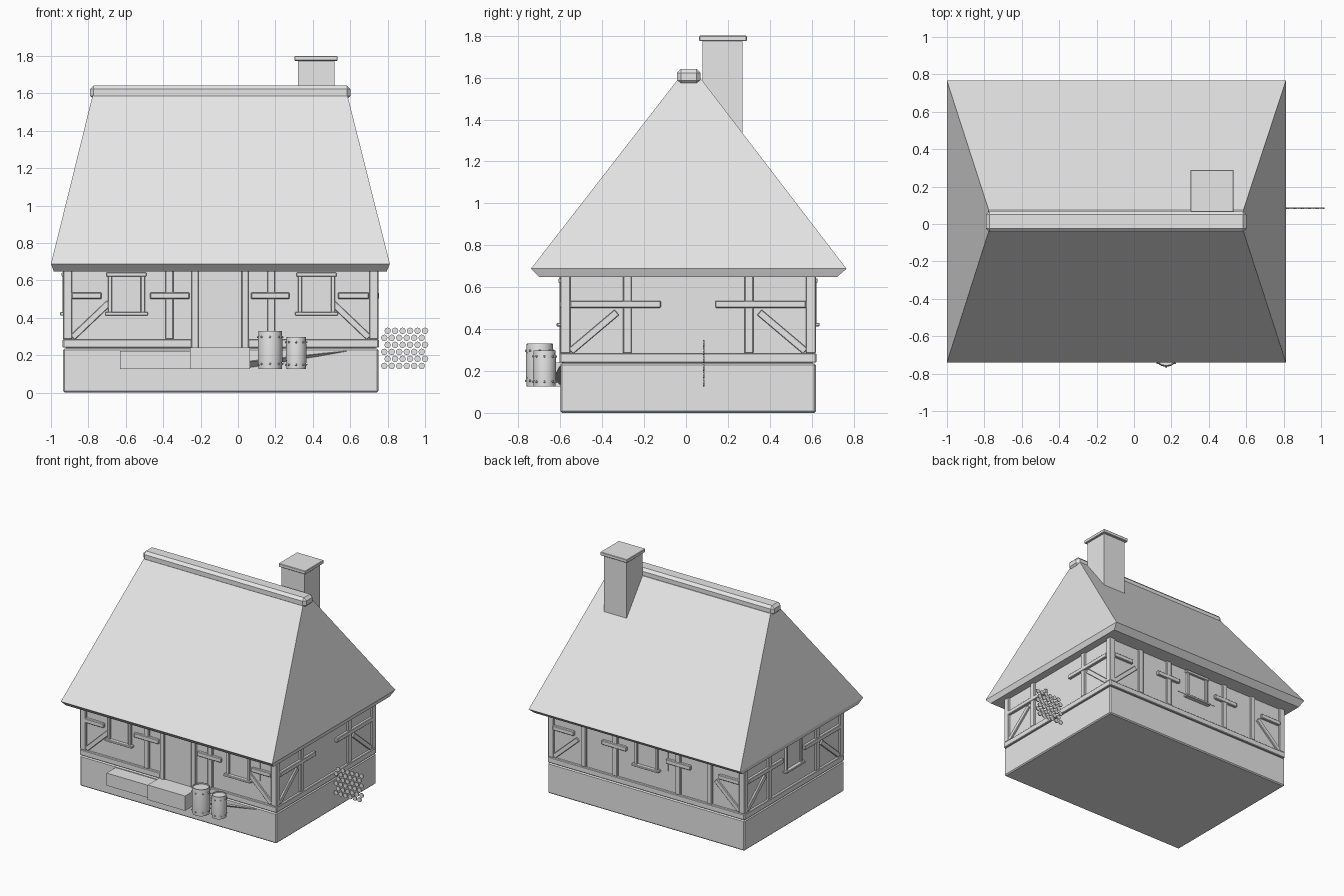
import bpy, bmesh, math
from mathutils import Matrix, Vector

if "Cube" in bpy.data.objects:
    bpy.data.objects.remove(bpy.data.objects["Cube"])

grey = bpy.data.materials.new("plain_grey")
grey.use_nodes = True
COLOUR = (0.8, 0.8, 0.8, 1)
grey.diffuse_color = COLOUR
grey.node_tree.nodes["Principled BSDF"].inputs["Base Color"].default_value = COLOUR


def finish(name, bm, bevel=0):
    bmesh.ops.recalc_face_normals(bm, faces=bm.faces)
    mesh = bpy.data.meshes.new(name)
    bm.to_mesh(mesh)
    bm.free()
    mesh.materials.append(grey)
    ob = bpy.data.objects.new(name, mesh)
    bpy.context.collection.objects.link(ob)
    if bevel:
        mod = ob.modifiers.new("soft_edges", 'BEVEL')
        mod.width = bevel
        mod.segments = 1
    return ob


def box(name, x, y, z, bevel=0, frame=Matrix()):
    """Box from three (low, high) ranges, placed in a frame."""
    bm = bmesh.new()
    bmesh.ops.create_cube(bm, size=1)
    mid = Vector([(a + b) / 2 for a, b in (x, y, z)])
    size = [b - a for a, b in (x, y, z)]
    bm.transform(frame @ Matrix.Translation(mid) @ Matrix.Diagonal(size + [1]))
    return finish(name, bm, bevel)


def loft(name, rings):
    """Closed solid through stacked rings of equal length."""
    bm = bmesh.new()
    loops = [[bm.verts.new(p) for p in r] for r in rings]
    for a, b in zip(loops, loops[1:]):
        for i in range(len(a)):
            j = (i + 1) % len(a)
            bm.faces.new((a[i], a[j], b[j], b[i]))
    bm.faces.new(loops[0])
    bm.faces.new(loops[-1])
    return finish(name, bm)


def rect(x0, x1, y0, y1, z):
    return [(x0, y0, z), (x1, y0, z), (x1, y1, z), (x0, y1, z)]


# Plinth, walls and sill band
X0, X1, Y0, Y1 = -0.935, 0.75, -0.6, 0.62
IN = 0.016
box("plinth", (X0, X1), (Y0, Y1), (0, 0.236), 0.008)
box("walls", (X0 + IN, X1 - IN), (Y0 + IN, Y1 - IN), (0.23, 0.75))

# Facade frames: local x runs along the wall, local -y points outward
FRONT = Matrix.Translation((0, Y0 + IN, 0))
BACK = Matrix.Translation((0, Y1 - IN, 0)) @ Matrix.Rotation(math.pi, 4, 'Z')
LEFT = Matrix.Translation((X1 - IN, 0, 0)) @ Matrix.Rotation(math.pi / 2, 4, 'Z')
RIGHT = Matrix.Translation((X0 + IN, 0, 0)) @ Matrix.Rotation(-math.pi / 2, 4, 'Z')
SILL, EAVE, RAIL = 0.284, 0.7, 0.518


def post(side, frame, u, width=0.042):
    box(side + "_post", (u - width / 2, u + width / 2), (-IN, 0.01), (SILL, EAVE), 0.004, frame)


def rail(side, frame, u0, u1):
    box(side + "_rail", (u0, u1), (-IN - 0.004, 0.01), (RAIL - 0.017, RAIL + 0.017), 0.004, frame)


def brace(side, frame, u0, u1):
    a, b = Vector((u0, 0, SILL + 0.01)), Vector((u1, 0, 0.48))
    d = b - a
    tilt = Matrix.Rotation(-math.atan2(d.z, d.x), 4, 'Y')
    local = frame @ Matrix.Translation(a) @ tilt
    box(side + "_brace", (0, d.length), (-IN + 0.003, 0.01), (-0.017, 0.017), 0.003, local)


def sill(side, frame, u0, u1):
    box(side + "_sill_beam", (u0, u1), (-IN - 0.003, 0.01), (0.24, SILL), 0.004, frame)


def window(side, frame, u, shutters=True):
    box(side + "_window_pane", (u - 0.08, u + 0.08), (-0.006, 0.01), (0.43, 0.625), 0, frame)
    for s in (-1, 1):
        c = u + s * 0.088
        box(side + "_window_jamb", (c - 0.011, c + 0.011), (-0.02, 0.01), (0.42, 0.63), 0.003, frame)
    box(side + "_window_lintel", (u - 0.107, u + 0.107), (-0.024, 0.01), (0.62, 0.642), 0.003, frame)
    box(side + "_window_sill", (u - 0.115, u + 0.115), (-0.033, 0.01), (0.413, 0.43), 0.003, frame)
    if shutters:
        box(side + "_window_surround", (u - 0.18, u + 0.18), (-0.003, 0.002), (0.44, 0.62), 0, frame)


# Corner posts
for cx in (X0, X1 - 0.048):
    for cy in (Y0, Y1 - 0.048):
        box("corner_post", (cx, cx + 0.048), (cy, cy + 0.048), (SILL, EAVE), 0.004)

# Front facade with a door between the middle posts
for u in (-0.367, 0.178):
    post("front", FRONT, u)
for u in (-0.23, 0.038):
    box("door_post", (u - 0.018, u + 0.018), (-IN - 0.004, 0.01), (0.238, EAVE), 0.003, FRONT)
box("door", (-0.212, 0.02), (-0.004, 0.01), (0.238, 0.66), 0, FRONT)
sill("front", FRONT, X0, -0.248)
sill("front", FRONT, 0.056, X1)
for u0, u1 in ((-0.89, -0.73), (-0.47, -0.26), (0.07, 0.275), (0.535, 0.7)):
    rail("front", FRONT, u0, u1)
brace("front", FRONT, -0.885, -0.69)
brace("front", FRONT, 0.7, 0.505)
for u in (-0.597, 0.42):
    window("front", FRONT, u)

# Back facade, symmetric about its centre window
MID = 0.092
sill("back", BACK, -X1, -X0)
window("back", BACK, MID)
for s in (-1, 1):
    for d in (0.27, 0.54):
        post("back", BACK, MID + s * d)
    rail("back", BACK, *sorted((MID + s * 0.17, MID + s * 0.38)))
    rail("back", BACK, *sorted((MID + s * 0.62, MID + s * 0.8)))
    brace("back", BACK, MID + s * 0.795, MID + s * 0.59)

# Gable ends
for side, frame, mid in (("left", LEFT, 0.01), ("right", RIGHT, -0.01)):
    sill(side, frame, mid - 0.61, mid + 0.61)
    for s in (-1, 1):
        post(side, frame, mid + s * 0.29)
        rail(side, frame, *sorted((mid + s * 0.13, mid + s * 0.563)))
        brace(side, frame, mid + s * 0.56, mid + s * 0.34)
window("right", RIGHT, -0.01, False)

# Thatched hip roof with an undercut eave
loft("roof", [rect(-0.985, 0.795, -0.7, 0.72, 0.648),
              rect(-1.0, 0.812, -0.74, 0.766, 0.688),
              rect(-0.777, 0.585, -0.04, 0.075, 1.59)])
box("ridge_cap", (-0.792, 0.602), (-0.044, 0.07), (1.567, 1.642), 0.02)

# Chimney
box("chimney", (0.32, 0.515), (0.078, 0.27), (1.1, 1.78))
box("chimney_cap", (0.303, 0.532), (0.063, 0.29), (1.774, 1.8), 0.003)

# Door step, bench and sloping bank
box("door_step", (-0.257, 0.063), (-0.738, -0.59), (0.125, 0.24))
box("bench", (-0.63, -0.257), (-0.71, -0.59), (0.125, 0.222))
loft("bank", [[(0.06, -0.59, 0.125), (0.06, -0.635, 0.165), (0.06, -0.59, 0.17)],
              [(0.58, -0.59, 0.218), (0.58, -0.604, 0.222), (0.58, -0.59, 0.225)]])


# Barrels with riveted hoops
def barrel(name, x, y, r, z0, z1):
    h = z1 - z0
    sides = 16
    profile = ((0.94, 0), (1, 0.3), (1, 0.7), (0.94, 1), (0.86, 1), (0.86, 0.95))
    ob = loft(name, [[(x + r * k * math.cos(2 * math.pi * i / sides),
                       y + r * k * math.sin(2 * math.pi * i / sides), z0 + h * t)
                      for i in range(sides)] for k, t in profile])
    bpy.context.view_layer.objects.active = ob
    ob.select_set(True)
    bpy.ops.object.shade_smooth_by_angle(angle=math.radians(35))
    ob.select_set(False)
    bm = bmesh.new()
    for t in (0.14, 0.84):
        for i in range(8):
            a = 2 * math.pi * i / 8
            spot = Matrix.Translation((x + r * math.cos(a), y + r * math.sin(a), z0 + h * t))
            bmesh.ops.create_icosphere(bm, subdivisions=1, radius=0.006, matrix=spot)
    finish(name + "_rivets", bm)


barrel("large_barrel", 0.172, -0.698, 0.066, 0.125, 0.33)
barrel("small_barrel", 0.311, -0.675, 0.055, 0.125, 0.297)

# Screen of small round log ends beside the house
bm = bmesh.new()
for row in range(6):
    for col in range(6):
        x = 0.782 + col * 0.04 - (0.018 if row % 2 == 0 else 0) + 0.018
        spot = Matrix.Translation((x, 0.085, 0.143 + row * 0.0375)) @ Matrix.Rotation(math.pi / 2, 4, 'X')
        bmesh.ops.create_cone(bm, cap_ends=True, segments=8, radius1=0.0175,
                              radius2=0.0175, depth=0.008, matrix=spot)
finish("log_screen", bm)
